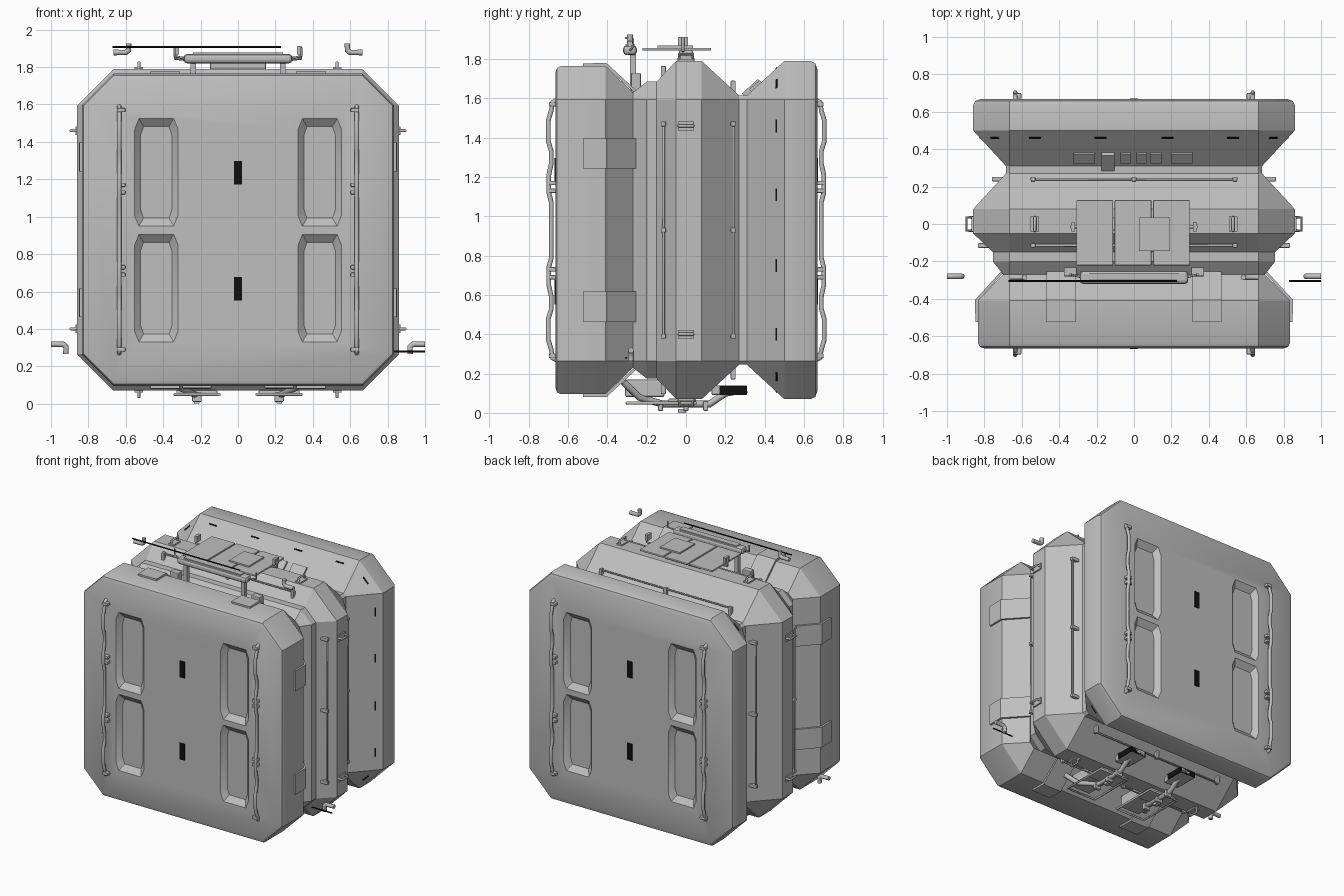
import bpy, bmesh, math
from mathutils import Matrix, Vector

if "Cube" in bpy.data.objects:
    bpy.data.objects.remove(bpy.data.objects["Cube"], do_unlink=True)

MID = 0.93    # height of the module's axis
FLAT = 0.665  # half length of each flat side of the octagon


def material(name, value):
    m = bpy.data.materials.new(name)
    m.use_nodes = True
    m.diffuse_color = (value, value, value, 1)
    m.node_tree.nodes["Principled BSDF"].inputs["Base Color"].default_value = (value, value, value, 1)
    return m


GREY = material("light_grey", 0.52)
BLACK = material("black", 0.005)


def side(turn):
    """Frame of one side: x along it, y along the module, z outwards from the axis."""
    return Matrix.Translation((0, 0, MID)) @ Matrix.Rotation(turn * math.pi / 2, 4, "Y")


def finish(name, bm, mat, frame=Matrix()):
    bmesh.ops.recalc_face_normals(bm, faces=bm.faces)
    bm.transform(frame)
    me = bpy.data.meshes.new(name)
    bm.to_mesh(me)
    bm.free()
    me.materials.append(mat)
    ob = bpy.data.objects.new(name, me)
    bpy.context.collection.objects.link(ob)
    return ob


def activate(ob):
    bpy.ops.object.select_all(action="DESELECT")
    ob.select_set(True)
    bpy.context.view_layer.objects.active = ob


def box(name, loc, size, frame=Matrix(), mat=GREY, tilt=0, bevel=0):
    bm = bmesh.new()
    bmesh.ops.create_cube(bm, size=1, matrix=Matrix.Diagonal((*size, 1)))
    if bevel:
        bmesh.ops.bevel(bm, geom=bm.edges[:], offset=bevel, segments=2, affect="EDGES", profile=0.5)
    return finish(name, bm, mat, frame @ Matrix.Translation(loc) @ Matrix.Rotation(tilt, 4, "X"))


def tube(name, points, radius, frame=Matrix(), mat=GREY):
    cu = bpy.data.curves.new(name, "CURVE")
    cu.dimensions = "3D"
    cu.bevel_depth = radius
    cu.bevel_resolution = 2
    cu.use_fill_caps = True
    sp = cu.splines.new("POLY")
    sp.points.add(len(points) - 1)
    for p, co in zip(sp.points, points):
        p.co = (*(frame @ Vector(co)), 1)
    cu.materials.append(mat)
    ob = bpy.data.objects.new(name, cu)
    bpy.context.collection.objects.link(ob)
    activate(ob)
    bpy.ops.object.convert(target="MESH")
    bpy.ops.object.shade_smooth_by_angle(angle=math.radians(50))
    return ob


def loft(name, profile):
    """Octagonal hull whose side flats keep their length while the radius changes."""
    bm = bmesh.new()
    rings = []
    for y, r in profile:
        ring = []
        for t in range(4):
            for u in (-FLAT, FLAT):
                ring.append(bm.verts.new(side(t) @ Vector((u, y, r))))
        rings.append(ring)
    for a, b in zip(rings, rings[1:]):
        for i in range(8):
            j = (i + 1) % 8
            bm.faces.new((a[i], a[j], b[j], b[i]))
    bm.faces.new(rings[0])
    bm.faces.new(rings[-1])
    return finish(name, bm, GREY)


def recess(hull, face_y):
    """Cut four sloping pockets into an end face."""
    inward = -math.copysign(1, face_y)
    bm = bmesh.new()
    for x in (-0.437, 0.437):
        for z in (0.618, 1.237):
            part = bmesh.new()
            bmesh.ops.create_cube(part, size=1)
            deep = [e for e in part.edges if abs(e.verts[0].co.y - e.verts[1].co.y) > 0.5]
            bmesh.ops.bevel(part, geom=deep, offset=0.1, segments=1, affect="EDGES")
            for v in part.verts:
                floor = v.co.y * inward > 0
                w, h = (0.17, 0.49) if floor else (0.25, 0.60)
                v.co = (x + v.co.x * w, face_y + inward * (0.035 if floor else -0.01), z + v.co.z * h)
            tmp = bpy.data.meshes.new("pocket")
            part.to_mesh(tmp)
            part.free()
            bm.from_mesh(tmp)
            bpy.data.meshes.remove(tmp)
    cutter = finish("recess_cutter", bm, GREY)
    cutter.hide_render = True
    mod = hull.modifiers.new("recess", "BOOLEAN")
    mod.object = cutter
    mod.solver = "EXACT"
    activate(hull)
    bpy.ops.object.modifier_apply(modifier=mod.name)
    bpy.data.objects.remove(cutter, do_unlink=True)


# Three hull sections
front = loft("front_section", [(-0.665, 0.80), (-0.656, 0.825), (-0.635, 0.835), (-0.41, 0.835), (-0.27, 0.70)])
middle = loft("middle_section", [(-0.27, 0.70), (-0.2, 0.755), (-0.15, 0.755), (-0.05, 0.86),
                                 (0.08, 0.86), (0.27, 0.685), (0.31, 0.685)])
back = loft("back_section", [(0.31, 0.685), (0.5, 0.86), (0.635, 0.86), (0.658, 0.848), (0.668, 0.82)])
recess(front, -0.665)
recess(back, 0.668)
for ob in (front, middle, back):
    activate(ob)
    bpy.ops.object.shade_smooth_by_angle(angle=math.radians(28))

# Fittings repeated on all four sides
for t in range(4):
    f = side(t)
    for s in (-1, 1):
        # folded hatch plate over the front section's shoulder
        bm = bmesh.new()
        path = [(-0.525, 0.833), (-0.525, 0.848), (-0.405, 0.85), (-0.255, 0.712), (-0.262, 0.70), (-0.41, 0.833)]
        face = bm.faces.new([bm.verts.new((s * 0.39 - 0.077, y, r)) for y, r in path])
        ext = bmesh.ops.extrude_face_region(bm, geom=[face])
        new = [g for g in ext["geom"] if isinstance(g, bmesh.types.BMVert)]
        bmesh.ops.translate(bm, verts=new, vec=(0.154, 0, 0))
        finish("hatch_plate", bm, GREY, f)
        # small grab handle on the middle ridge
        u = s * 0.53
        tube("grab_handle", [(u, -0.035, 0.855), (u, -0.035, 0.895), (u, 0.035, 0.895), (u, 0.035, 0.855)], 0.008, f)
        box("handle_base", (u, 0, 0.864), (0.045, 0.08, 0.012), f)
    # long hand rails on both slopes of the middle section
    for y, r, foot in ((-0.115, 0.825, 0.785), (0.24, 0.75, 0.705)):
        tube("hand_rail", [(-0.54, y, foot), (-0.54, y, r), (0.54, y, r), (0.54, y, foot)], 0.007, f)
        for u in (-0.54, 0, 0.54):
            box("rail_foot", (u, y, (r + foot) / 2), (0.025, 0.025, r - foot + 0.02), f, bevel=0.005)
    # dark tick marks along the back section's slope
    for u in (-0.53, -0.18, 0.18, 0.53):
        box("tick_mark", (u, 0.46, 0.824), (0.065, 0.01, 0.006), f, BLACK, math.radians(42))
    box("corner_tick_mark", (0, 0.46, 1.053), (0.06, 0.01, 0.006), side(t + 0.5), BLACK, math.radians(33))

# End face rails and dark markings
half = [(0, 0.02), (0.14, 0.02), (0.19, 0.033), (0.28, 0.033), (0.34, 0.02), (0.4, 0.02),
        (0.45, 0.035), (0.56, 0.035), (0.61, 0.02), (0.65, 0.015), (0.66, -0.005)]
wave = [(-h, d) for h, d in reversed(half[1:])] + half
for sy, y in ((-1, -0.665), (1, 0.668)):
    for x in (-0.635, 0.635):
        tube("end_rail", [(x, y + sy * d, MID + h) for h, d in wave], 0.012)
        for h in (-0.64, -0.24, -0.2, 0.2, 0.24, 0.64):
            box("end_rail_clamp", (x - math.copysign(0.01, x), y + sy * 0.015, MID + h),
                (0.045, 0.035, 0.022), bevel=0.005)
    for z in (0.615, 1.235):
        box("end_marking", (0, y, z), (0.042, 0.008, 0.125), mat=BLACK)

# Equipment panels on the roof
for x in (-0.21, -0.005, 0.2):
    box("roof_panel", (x, -0.047, 1.85), (0.196, 0.35, 0.014), bevel=0.005)
box("small_roof_panel", (0.11, -0.055, 1.862), (0.165, 0.18, 0.012))
box("roof_panel_mount", (0, 0, 1.815), (0.3, 0.07, 0.06), bevel=0.008)
for s in (-1, 1):
    tube("panel_bracket", [(s * 0.28, -0.015, 1.84), (s * 0.335, -0.015, 1.845), (s * 0.335, -0.015, 1.91)], 0.008)
    box("bracket_tip", (s * 0.325, -0.015, 1.89), (0.02, 0.05, 0.045))

# Tray and rod above the front gap
box("roof_tray", (0, -0.285, 1.845), (0.58, 0.07, 0.05), bevel=0.018)
box("roof_tray_lid", (0, -0.285, 1.872), (0.48, 0.045, 0.01))
for s in (-1, 1):
    box("tray_leg", (s * 0.24, -0.27, 1.73), (0.03, 0.03, 0.2))
    box("tray_block", (s * 0.34, -0.255, 1.68), (0.07, 0.05, 0.1), bevel=0.006)
    tube("tray_arm", [(s * 0.28, -0.285, 1.845), (s * 0.34, -0.27, 1.86), (s * 0.34, -0.27, 1.905)], 0.006)
    # bent pipe ends around the gap
    tube("upper_pipe_end", [(s * 0.665, -0.285, 1.878), (s * 0.6, -0.285, 1.878),
                            (s * 0.585, -0.285, 1.89), (s * 0.585, -0.285, 1.925)], 0.015)
    tube("lower_pipe_end", [(s * 1.0, -0.28, 0.318), (s * 0.935, -0.28, 0.318),
                            (s * 0.92, -0.28, 0.305), (s * 0.92, -0.28, 0.265)], 0.015)
tube("upper_rod", [(-0.67, -0.305, 1.907), (0.23, -0.305, 1.907)], 0.005, mat=BLACK)
tube("lower_rod", [(0.83, -0.305, 0.28), (1.0, -0.305, 0.28)], 0.005, mat=BLACK)

# Row of small covers on the back slope of the roof
for x, w in ((-0.265, 0.115), (-0.045, 0.055), (0.04, 0.055), (0.118, 0.06), (0.255, 0.115)):
    box("slope_cover", (x, 0.355, 1.662), (w, 0.07, 0.02), tilt=math.radians(42))
box("slope_box", (-0.14, 0.335, 1.65), (0.07, 0.11, 0.03), tilt=math.radians(42))

# Pipes, frames and couplings under the floor
for s in (-1, 1):
    x = s * 0.22
    tube("floor_pipe", [(s * 0.34, -0.32, 0.16), (s * 0.3, -0.24, 0.08), (x, -0.12, 0.045), (x, 0.12, 0.045),
                        (x, 0.2, 0.1), (x, 0.31, 0.12)], 0.018)
    box("pipe_coupling", (x, 0.22, 0.115), (0.12, 0.18, 0.05), bevel=0.008)
    box("coupling_band", (x, 0.24, 0.115), (0.128, 0.14, 0.042), mat=BLACK)
    box("floor_base", (x, -0.02, 0.06), (0.22, 0.14, 0.025), bevel=0.006)
    box("floor_block", (x, -0.21, 0.125), (0.16, 0.2, 0.09), bevel=0.01)
    for y in (-0.13, 0, 0.1):
        box("pipe_clamp", (x, y, 0.035), (0.05, 0.025, 0.05), bevel=0.005)
    tube("floor_strut", [(s * 0.1, -0.3, 0.05), (s * 0.1, 0.05, 0.05), (s * 0.34, 0.05, 0.05),
                         (s * 0.34, -0.3, 0.05), (s * 0.1, -0.3, 0.05)], 0.008)
    box("floor_foot", (x, -0.02, 0.01), (0.03, 0.04, 0.02))
